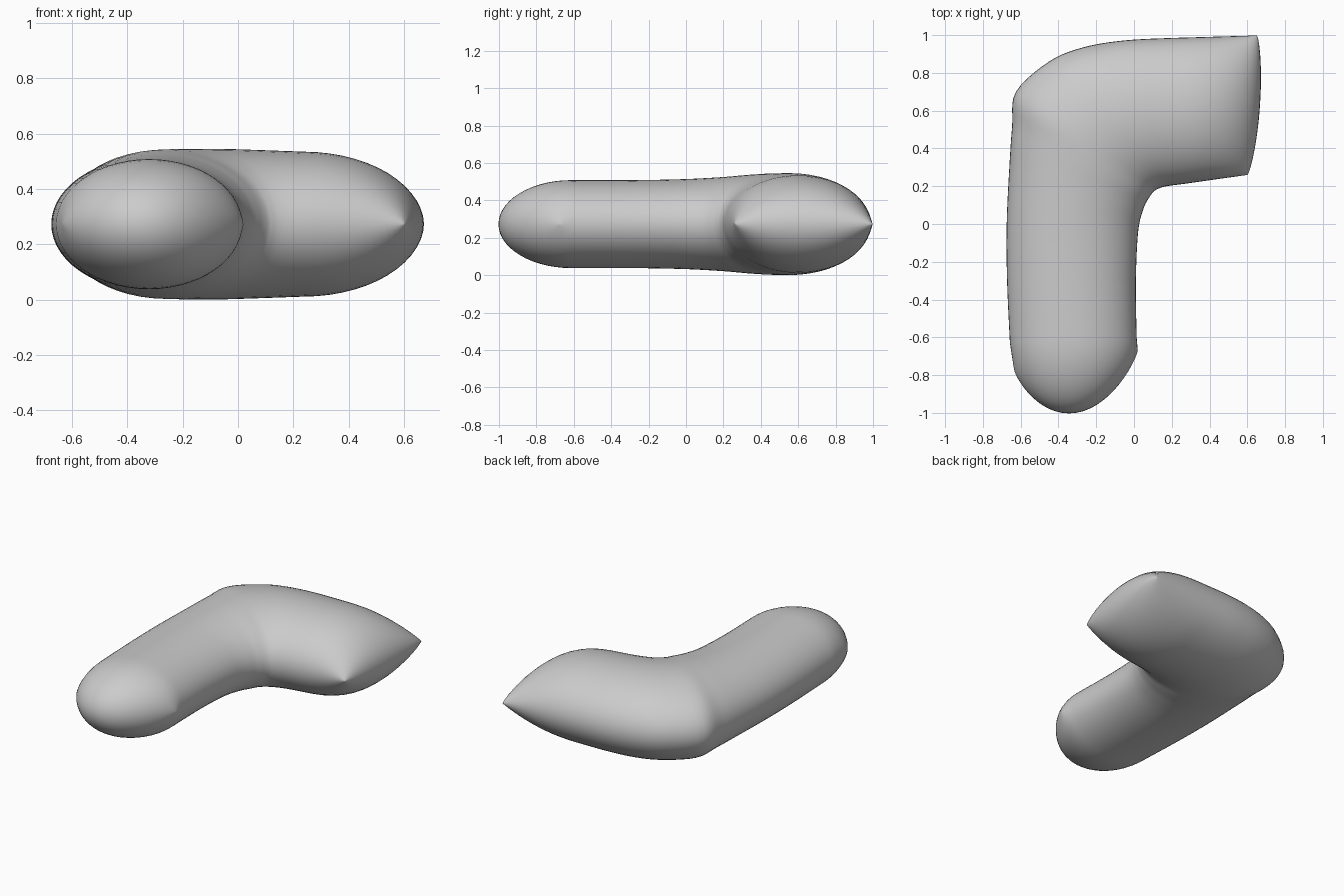
import bpy, bmesh, math
from mathutils import Vector

if "Cube" in bpy.data.objects:
    bpy.data.objects.remove(bpy.data.objects["Cube"])

MID_Z = 0.273   # height of the horizontal symmetry plane
RING = 56       # points around each cross-section
CAP = 14        # rings in each rounded end
STEPS = 5       # rings between neighbouring stations

# Stations along the bent tube: outer x, outer y, inner x, inner y, half height
STATIONS = [
    (-0.657, -0.63, 0.014, -0.60, 0.235),
    (-0.672, -0.30, 0.010, -0.30, 0.235),
    (-0.674, 0.00, 0.022, -0.04, 0.240),
    (-0.660, 0.30, 0.050, 0.08, 0.251),
    (-0.645, 0.52, 0.080, 0.14, 0.263),
    (-0.625, 0.70, 0.105, 0.172, 0.270),
    (-0.450, 0.86, 0.125, 0.185, 0.272),
    (-0.270, 0.935, 0.150, 0.195, 0.272),
    (-0.050, 0.972, 0.190, 0.203, 0.268),
    (0.200, 0.985, 0.270, 0.213, 0.262),
]
# Rounded ends: outer corner, inner corner, bulge vector, bulge exponent
FRONT_END = (Vector((-0.635, -0.77)), Vector((0.02, -0.67)), Vector((0, -0.28)), 0.8)
SIDE_END = (Vector((0.65, 0.998)), Vector((0.60, 0.26)), Vector((0.042, 0)), 0.7)


def spline(p0, p1, p2, p3, t):
    """Catmull-Rom interpolation of whole stations."""
    return [0.5 * (2 * b + (c - a) * t + (2 * a - 5 * b + 4 * c - d) * t * t
                   + (3 * b - a - 3 * c + d) * t ** 3)
            for a, b, c, d in zip(p0, p1, p2, p3)]


def ring(station, end=None, phi=0.0):
    """Elliptical section; with an end given, phi runs from body (0) to tip (pi/2)."""
    outer, inner, height = Vector(station[:2]), Vector(station[2:4]), station[4]
    points = []
    for i in range(RING):
        a = 2 * math.pi * i / RING
        t = (1 - math.cos(a)) / 2
        p = outer.lerp(inner, t)
        if end:
            c0, c1, bulge, power = end
            tip = c0.lerp(c1, t) + bulge * max(0.0, 4 * t * (1 - t)) ** power
            p = p.lerp(tip, math.sin(phi))
        z = height * math.sin(a) * math.cos(phi)
        points.append((p.x, p.y, MID_Z + z))
    return points


# Rings from the front end, around the bend, to the side end
rings = [ring(STATIONS[0], FRONT_END, math.pi / 2 * k / CAP) for k in range(CAP, 0, -1)]
last = len(STATIONS) - 1
for s in range(last):
    quad = [STATIONS[min(max(s + k, 0), last)] for k in (-1, 0, 1, 2)]
    rings += [ring(spline(*quad, k / STEPS)) for k in range(STEPS)]
rings += [ring(STATIONS[last], SIDE_END, math.pi / 2 * k / CAP) for k in range(CAP + 1)]

# Skin the rings and weld the flattened end rings shut
bm = bmesh.new()
loops = [[bm.verts.new(p) for p in r] for r in rings]
for a, b in zip(loops, loops[1:]):
    for i in range(RING):
        j = (i + 1) % RING
        bm.faces.new((a[i], a[j], b[j], b[i]))
bmesh.ops.remove_doubles(bm, verts=bm.verts, dist=0.0002)
bmesh.ops.recalc_face_normals(bm, faces=bm.faces)
for f in bm.faces:
    f.smooth = True

mesh = bpy.data.meshes.new("bent_tube")
bm.to_mesh(mesh)
bm.free()
tube = bpy.data.objects.new("bent_tube", mesh)
bpy.context.collection.objects.link(tube)

grey = bpy.data.materials.new("light_grey")
grey.diffuse_color = (0.6, 0.6, 0.6, 1)
grey.use_nodes = True
grey.node_tree.nodes["Principled BSDF"].inputs["Base Color"].default_value = grey.diffuse_color
mesh.materials.append(grey)
